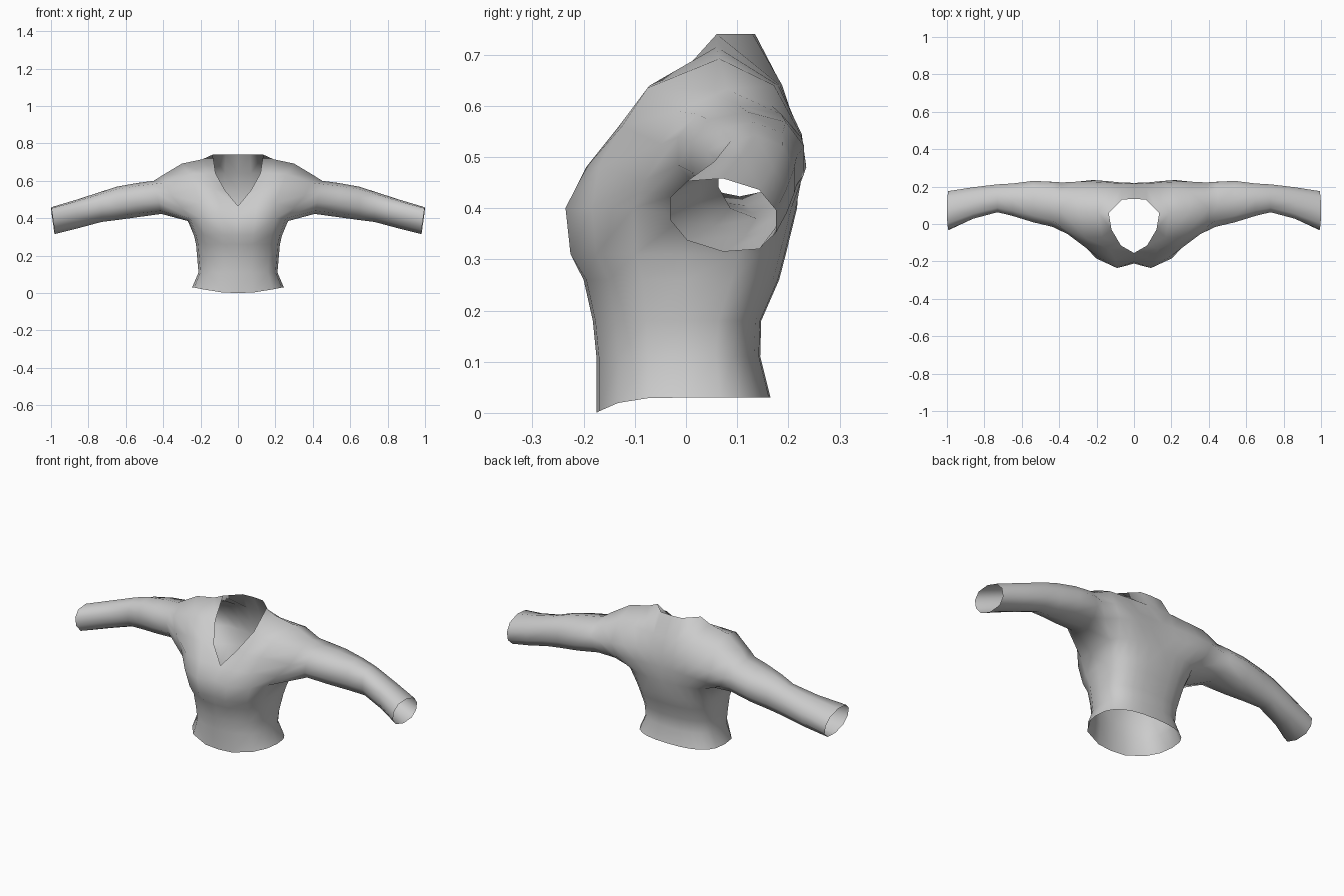
import bpy, bmesh
from math import sin, cos, radians, pi, copysign

bm = bmesh.new()


def verts(points):
    return [bm.verts.new(p) for p in points]


def bridge(a, b, closed=False):
    """Quads between two equally long rows of vertices."""
    n = len(a)
    for i in range(n if closed else n - 1):
        j = (i + 1) % n
        bm.faces.new((a[i], a[j], b[j], b[i]))


# Half torso ring, from centre front round the side to centre back
ANGLES = (0, 15, 45, 70, 90, 106, 122, 138, 152, 167, 180)


def torso_ring(z, w, front, back, dent, drop, back_power):
    pts = []
    for i, deg in enumerate(ANGLES):
        s, c = abs(sin(radians(deg))), cos(radians(deg))
        y = front * c ** 0.8 if c > 0 else back * (-c) ** back_power
        x = 0 if deg in (0, 180) else w * s ** 0.8
        pts.append((x, y + (dent if i == 0 else 0), z - drop * max(c, 0) ** 3))
    return verts(pts)


# Lower torso: z, half width, front y, back y, centre dent, front hem drop, back squareness
rings = [torso_ring(*r) for r in (
    (0.03, 0.245, -0.175, 0.165, 0, 0.03, 0.7),
    (0.11, 0.211, -0.175, 0.145, 0, 0, 0.7),
    (0.18, 0.217, -0.182, 0.147, 0, 0, 0.65),
    (0.26, 0.224, -0.200, 0.182, 0, 0, 0.55),
    (0.31, 0.236, -0.232, 0.195, 0.02, 0, 0.5),
    (0.40, 0.268, -0.242, 0.217, 0.04, 0, 0.42))]
for a, b in zip(rings, rings[1:]):
    bridge(a, b)
top = rings[-1]
top[4].co.z = 0.385

# Shoulder ridge, from the collar to the sleeve
ridge = verts([(0.135, 0.06, 0.74), (0.19, 0.06, 0.715), (0.30, 0.065, 0.692), (0.40, 0.08, 0.632)])

# Front panel: rows run from the V neck to the armhole
front = [top[:4]] + [verts(r) for r in (
    [(0, -0.155, 0.465), (0.10, -0.195, 0.48), (0.20, -0.17, 0.48), (0.30, -0.08, 0.455)],
    [(0.07, -0.115, 0.55), (0.13, -0.135, 0.555), (0.23, -0.125, 0.56), (0.36, -0.05, 0.525)],
    [(0.12, -0.03, 0.64), (0.17, -0.07, 0.64), (0.26, -0.075, 0.635), (0.39, -0.015, 0.59)])] + [ridge]
for a, b in zip(front, front[1:]):
    bridge(a, b)

# Back panel: rows run from the centre back to the armhole
collar = verts([(0, 0.135, 0.74), (0.065, 0.13, 0.74)])
back = [top[:4:-1]] + [verts(r) for r in (
    [(0, 0.22, 0.48), (0.07, 0.222, 0.48), (0.15, 0.23, 0.48), (0.22, 0.235, 0.48), (0.28, 0.225, 0.47), (0.35, 0.195, 0.455)],
    [(0, 0.215, 0.55), (0.07, 0.218, 0.55), (0.15, 0.222, 0.55), (0.23, 0.226, 0.545), (0.31, 0.226, 0.54), (0.39, 0.222, 0.525)],
    [(0, 0.187, 0.64), (0.07, 0.188, 0.64), (0.14, 0.184, 0.64), (0.20, 0.18, 0.64), (0.30, 0.172, 0.64), (0.39, 0.168, 0.60)])]
back.append(collar + ridge)
for a, b in zip(back, back[1:]):
    bridge(a, b)

# Sleeve: x, front y, back y, bottom z, top z, lean, slope down to the back
loop = [top[4]] + [r[-1] for r in front] + [r[-1] for r in back[-2::-1]]
n = len(loop)
for x, y0, y1, z0, z1, lean, slope in (
        (0.43, -0.02, 0.230, 0.423, 0.600, 0.02, 0.0),
        (0.54, 0.005, 0.235, 0.405, 0.588, 0, 0.03),
        (0.65, 0.040, 0.220, 0.390, 0.568, 0, 0.06),
        (0.73, 0.060, 0.215, 0.380, 0.542, 0, 0.08),
        (0.86, 0.025, 0.200, 0.345, 0.500, 0, 0.10),
        (0.99, -0.035, 0.180, 0.315, 0.458, 0.01, 0.12)):
    ring = []
    for k in range(n):
        s, c = sin(2 * pi * k / n), cos(2 * pi * k / n)
        dy = -(y1 - y0) / 2 * copysign(abs(s) ** 0.8, s)
        ring.append((x - lean * c, (y0 + y1) / 2 + dy,
                     (z0 + z1) / 2 - (z1 - z0) / 2 * c - slope * dy))
    ring = verts(ring)
    bridge(loop, ring, closed=True)
    loop = ring

bmesh.ops.recalc_face_normals(bm, faces=bm.faces)
for f in bm.faces:
    f.smooth = True
mesh = bpy.data.meshes.new("shirt")
bm.to_mesh(mesh)
bm.free()
shirt = bpy.data.objects.new("shirt", mesh)
bpy.context.collection.objects.link(shirt)

# Mirror the half shirt
mirror = shirt.modifiers.new("mirror", 'MIRROR')
mirror.use_clip = True
